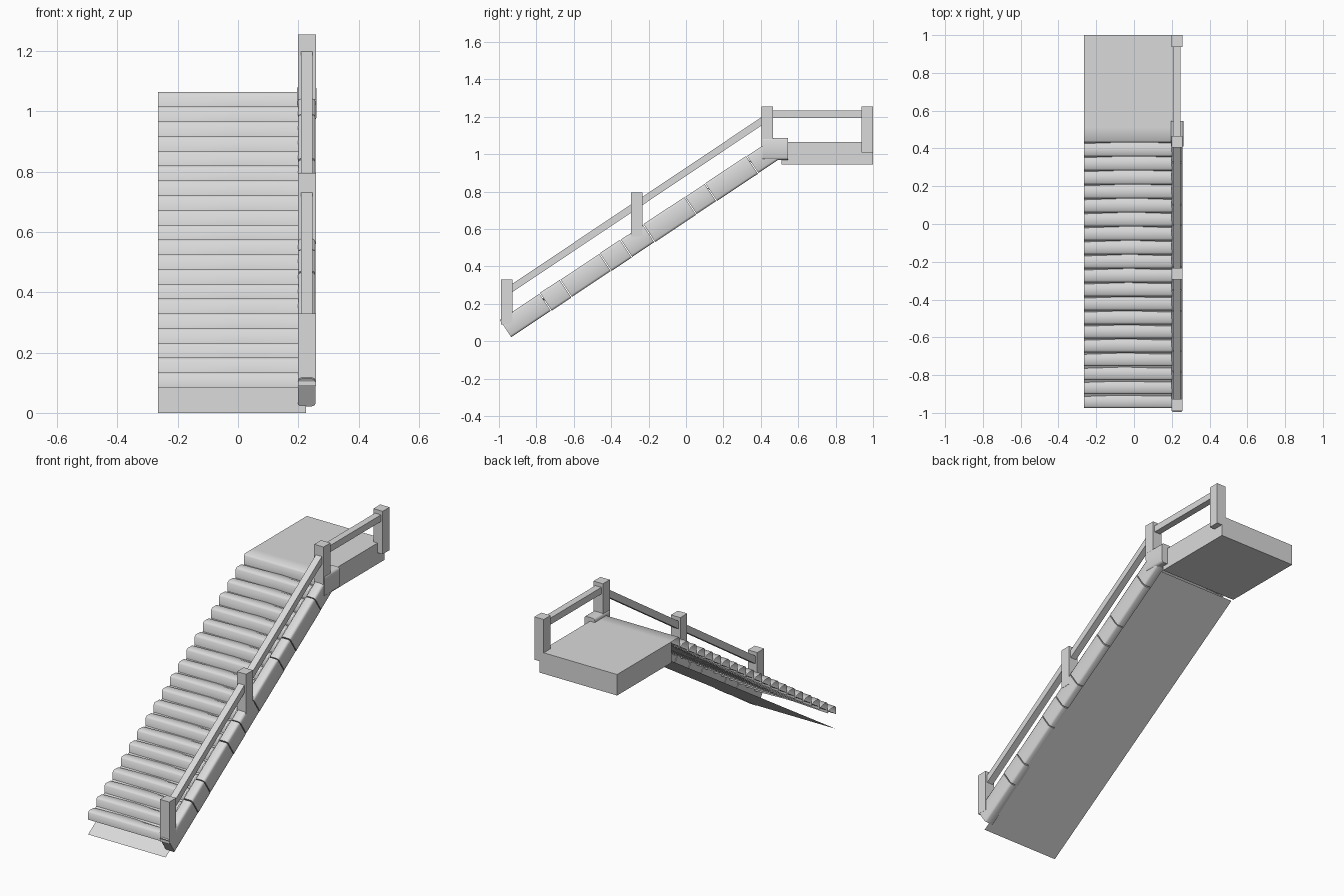
import bpy, bmesh, math
from mathutils import Vector, Matrix

cube = bpy.data.objects.get("Cube")
if cube:
    bpy.data.objects.remove(cube, do_unlink=True)

grey = bpy.data.materials.new("plain grey")
grey.use_nodes = True
GREY = (0.7, 0.7, 0.7, 1)
grey.diffuse_color = GREY
grey.node_tree.nodes["Principled BSDF"].inputs["Base Color"].default_value = GREY

LEFT, RIGHT = -0.265, 0.225    # stair width
STEP_RIGHT = 0.2               # steps stop against the stringer
RAIL_X = 0.228                 # centre line of the railing


def add_object(name, bm, smooth=None):
    mesh = bpy.data.meshes.new(name)
    bm.to_mesh(mesh)
    bm.free()
    mesh.materials.append(grey)
    obj = bpy.data.objects.new(name, mesh)
    bpy.context.collection.objects.link(obj)
    if smooth:
        bpy.ops.object.select_all(action='DESELECT')
        obj.select_set(True)
        bpy.context.view_layer.objects.active = obj
        bpy.ops.object.shade_smooth_by_angle(angle=math.radians(smooth))
    return obj


def box(name, x, y, z):
    bm = bmesh.new()
    size = (x[1] - x[0], y[1] - y[0], z[1] - z[0])
    centre = ((x[0] + x[1]) / 2, (y[0] + y[1]) / 2, (z[0] + z[1]) / 2)
    bmesh.ops.create_cube(bm, size=1, matrix=Matrix.Translation(centre) @ Matrix.Diagonal((*size, 1)))
    return add_object(name, bm)


def sheet(name, columns, smooth=None):
    """Open strip joining (x, profile) columns, each profile a list of (y, z)."""
    bm = bmesh.new()
    lines = [[bm.verts.new((x, y, z)) for y, z in profile] for x, profile in columns]
    for a, b in zip(lines, lines[1:]):
        for i in range(len(a) - 1):
            bm.faces.new((a[i], b[i], b[i + 1], a[i + 1]))
    return add_object(name, bm, smooth)


def beam(name, start, end, width, height, round_off=0):
    """Bar between two (y, z) points, with optional rounding of its long edges."""
    p, q = (Vector((RAIL_X, *point)) for point in (start, end))
    d = q - p
    turn = Matrix.Rotation(math.atan2(d.z, d.y), 4, 'X')
    bm = bmesh.new()
    bmesh.ops.create_cube(bm, size=1, matrix=Matrix.Translation((p + q) / 2) @ turn
                          @ Matrix.Diagonal((width, d.length, height, 1)))
    if round_off:
        along = d.normalized()
        long_edges = [e for e in bm.edges
                      if abs((e.verts[1].co - e.verts[0].co).normalized().dot(along)) > 0.9]
        bmesh.ops.bevel(bm, geom=long_edges, offset=round_off, segments=2,
                        profile=0.5, affect='EDGES')
    return add_object(name, bm, 60 if round_off else None)


# Landing and sloping underside
box("landing", (LEFT, RIGHT), (0.51, 1.0), (0.945, 1.065))
panel = [(-0.975, 0.0), (0.495, 0.945)]
sheet("underside_panel", [(LEFT, panel), (RIGHT, panel)])

# Steps: soft nosings, sagging at the back of each tread
STEPS, RUN, RISE = 20, 0.074, 0.049


def step_profile(back):
    points = [(-0.975, 0.085)]
    for i in range(STEPS):
        y, z = -0.975 + RUN * i, 0.085 + RISE * i
        points += [(y, z + RISE * 0.8), (y + 0.01, z + RISE)]
        if i < STEPS - 1:
            points += [(y + 0.052, z + RISE * 0.97), (y + RUN, z + RISE * back)]
    return points + [(0.51, 1.065)]


sheet("steps", [(LEFT, step_profile(0.65)), (-0.02, step_profile(0.88)),
                (STEP_RIGHT, step_profile(0.75))], 80)

# Straight soffit closing the steps from below
soffit = [(-0.975, 0.085), (-0.975 + RUN * STEPS, 0.085 + RISE * STEPS - 0.01)]
sheet("step_soffit", [(LEFT, soffit), (STEP_RIGHT, soffit)])

# Side stringer: rounded blocks laid along the slope with thin joints
foot, top = Vector((-0.967, 0.066)), Vector((0.47, 1.02))
joints = [0, 0.15, 0.226, 0.373, 0.45, 0.535, 0.69, 0.765, 0.92, 1]
GAP = 0.0015
for i, (a, b) in enumerate(zip(joints, joints[1:])):
    beam(f"stringer_block_{i + 1}", foot.lerp(top, a + GAP), foot.lerp(top, b - GAP),
         0.058, 0.114 if i % 2 else 0.11, 0.012)
beam("stringer_end_block", (0.41, 1.028), (0.545, 1.028), 0.066, 0.116, 0.012)

# Railing posts
posts = {"foot_post": (-0.958, 0.09, 0.33), "middle_post": (-0.264, 0.56, 0.795),
         "landing_post": (0.435, 1.04, 1.255), "back_post": (0.969, 1.01, 1.255)}
for name, (y, low, high) in posts.items():
    box(name, (0.199, 0.258), (y - 0.031, y + 0.031), (low, high))

# Handrails
beam("sloping_handrail", (-0.95, 0.27), (0.43, 1.193), 0.038, 0.037)
beam("landing_handrail", (0.44, 1.213), (0.96, 1.213), 0.038, 0.038)
